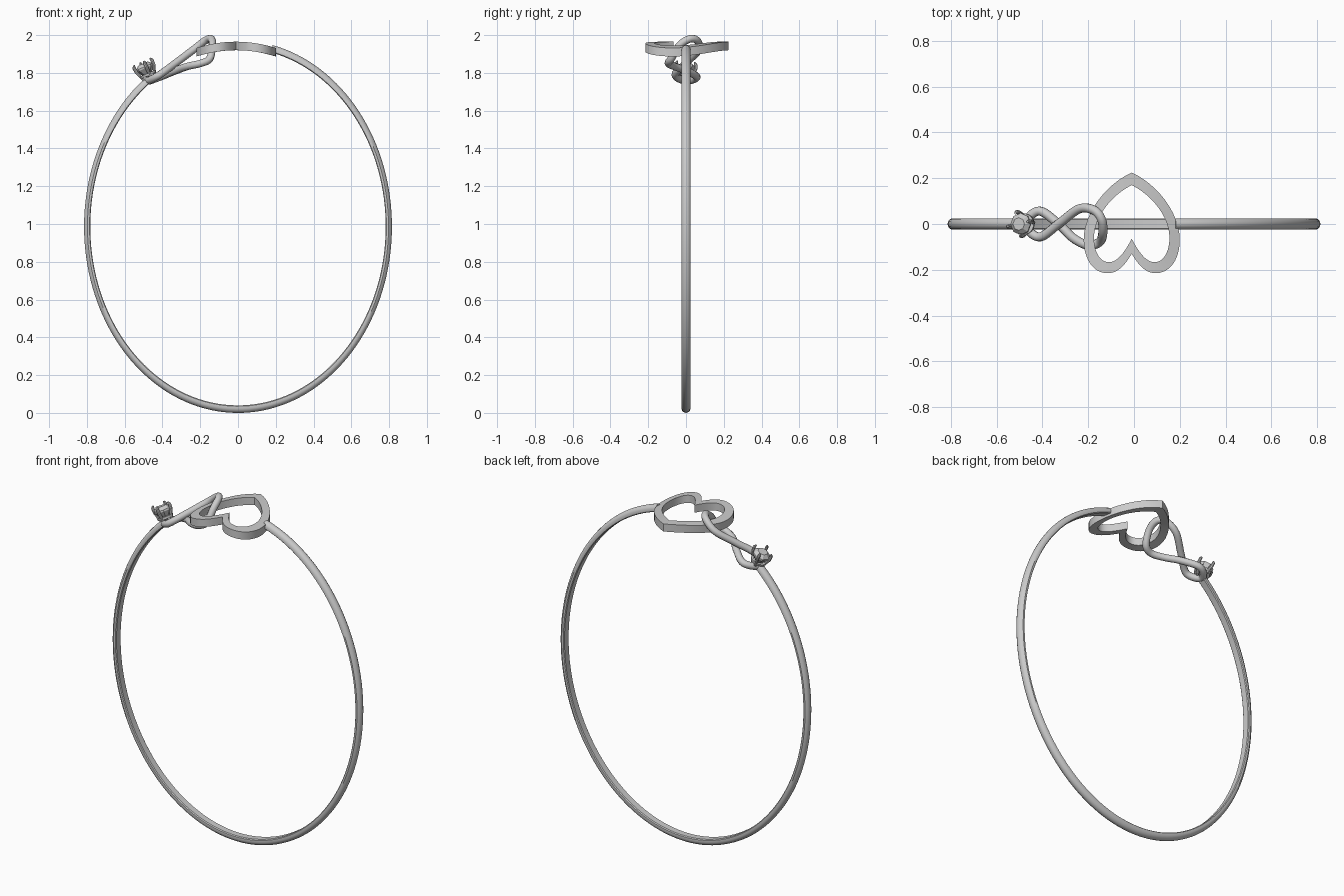
import bpy, bmesh, math
from mathutils import Vector, Matrix

if "Cube" in bpy.data.objects:
    bpy.data.objects.remove(bpy.data.objects["Cube"])


def finish(name, bm, angle=35):
    bmesh.ops.recalc_face_normals(bm, faces=bm.faces)
    me = bpy.data.meshes.new(name)
    bm.to_mesh(me)
    bm.free()
    ob = bpy.data.objects.new(name, me)
    bpy.context.collection.objects.link(ob)
    bpy.ops.object.select_all(action='DESELECT')
    ob.select_set(True)
    bpy.context.view_layer.objects.active = ob
    bpy.ops.object.shade_smooth_by_angle(angle=math.radians(angle))
    return ob


def skin(bm, rings, closed=False):
    """Bridge rings of points; cap the ends unless the sweep is closed."""
    vr = [[bm.verts.new(p) for p in r] for r in rings]
    n, m = len(vr), len(vr[0])
    for i in range(n if closed else n - 1):
        a, b = vr[i], vr[(i + 1) % n]
        for j in range(m):
            k = (j + 1) % m
            bm.faces.new((a[j], a[k], b[k], b[j]))
    if not closed:
        bm.faces.new(vr[0])
        bm.faces.new(vr[-1])


def bezier(p, steps):
    """Sample a chain of cubic segments."""
    p = [Vector(q) for q in p]
    out = []
    for s in range(0, len(p) - 1, 3):
        a, b, c, d = p[s:s + 4]
        for i in range(steps):
            t = i / steps
            u = 1 - t
            out.append(a * u**3 + b * 3 * u * u * t + c * 3 * u * t * t + d * t**3)
    return out + [p[-1]]


# Band: D-shaped section swept round an open oval
half = [(0.782, 0.019), (0.786, 0.024), (0.797, 0.025), (0.807, 0.019), (0.813, 0.010)]
section = half + [(0.815, 0)] + [(r, -y) for r, y in reversed(half)]
rings = []
N = 128
for i in range(N + 1):
    t = math.radians(77 - 311 * i / N)
    rings.append([(r * math.cos(t), y, 0.986 + 1.21 * r * math.sin(t)) for r, y in section])
bm = bmesh.new()
skin(bm, rings)
finish("band", bm)

# Heart: mirrored outline with a rectangular section, arched along the band
outer = bezier([(0, -.13), (.03, -.18), (.06, -.215), (.105, -.215), (.17, -.215), (.21, -.15),
                (.21, -.07), (.21, .05), (.11, .175), (0, .225)], 12)
inner = bezier([(0, -.065), (.03, -.12), (.06, -.167), (.1, -.167), (.14, -.167), (.165, -.12),
                (.165, -.06), (.165, .03), (.09, .125), (0, .17)], 12)
pairs = list(zip(outer, inner))
pairs += [(Vector((-o.x, o.y)), Vector((-i.x, i.y))) for o, i in pairs[-2:0:-1]]
rings = []
for o, i in pairs:
    ring = []
    for q, dz in ((o, 0), (i, 0), (i, -.045), (o, -.045)):
        ring.append((q.x - .01, q.y, 1.965 - .75 * q.x**2 + dz))
    rings.append(ring)
bm = bmesh.new()
skin(bm, rings, closed=True)
finish("heart", bm)

# Knot: round wire in a figure eight, looped through the heart
path = [Vector(p) for p in (
    (-.475, 0, 1.757), (-.415, -.057, 1.79), (-.33, 0, 1.852), (-.24, .066, 1.92),
    (-.175, .06, 1.97), (-.142, .02, 1.98), (-.136, -.035, 1.945), (-.15, -.078, 1.875),
    (-.2, -.093, 1.85), (-.265, -.062, 1.835), (-.33, 0, 1.812), (-.415, .057, 1.778))]
n = len(path)
pts = []
for i in range(n):
    a, b, c, d = (path[(i + k) % n] for k in (-1, 0, 1, 2))
    for s in range(8):
        t = s / 8
        pts.append(.5 * (2 * b + (c - a) * t + (2 * a - 5 * b + 4 * c - d) * t * t
                         + (3 * b - a - 3 * c + d) * t**3))
cu = bpy.data.curves.new("knot_path", 'CURVE')
cu.dimensions = '3D'
cu.bevel_depth = .02
cu.bevel_resolution = 3
sp = cu.splines.new('POLY')
sp.points.add(len(pts) - 1)
for q, v in zip(sp.points, pts):
    q.co = (*v, 1)
sp.use_cyclic_u = True
tmp = bpy.data.objects.new("knot_path", cu)
bpy.context.collection.objects.link(tmp)
dg = bpy.context.evaluated_depsgraph_get()
me = bpy.data.meshes.new_from_object(tmp.evaluated_get(dg))
bpy.data.objects.remove(tmp)
bm = bmesh.new()
bm.from_mesh(me)
finish("knot", bm, 60)

# Stone setting, tilted outward on the left end of the knot
place = Matrix.Translation((-.465, 0, 1.765)) @ Matrix.Rotation(math.radians(-25), 4, 'Y')


def circle(r, z, k, off=0):
    return [(r * math.cos(2 * math.pi * (j + off) / k), r * math.sin(2 * math.pi * (j + off) / k), z)
            for j in range(k)]


# Faceted stone
bm = bmesh.new()
skin(bm, [circle(r, z, 8) for r, z in ((.006, .005), (.048, .065), (.048, .074), (.028, .092))])
stone = finish("stone", bm, 1)
stone.matrix_world = place

# Prongs and the collar that joins them
bm = bmesh.new()
for k in range(4):
    a = math.radians(12 + 90 * k)
    d = Vector((math.cos(a), math.sin(a), 0))
    rings = []
    for r, z, w in ((.024, -.012, .008), (.052, .065, .009), (.053, .092, .009), (.048, .104, .005)):
        rings.append([Vector(p) + d * r for p in circle(w, z, 8)])
    skin(bm, rings)
skin(bm, [circle(r, z, 24) for r, z in ((.030, .022), (.044, .022), (.046, .036), (.032, .036))],
     closed=True)
prongs = finish("prongs", bm)
prongs.matrix_world = place
